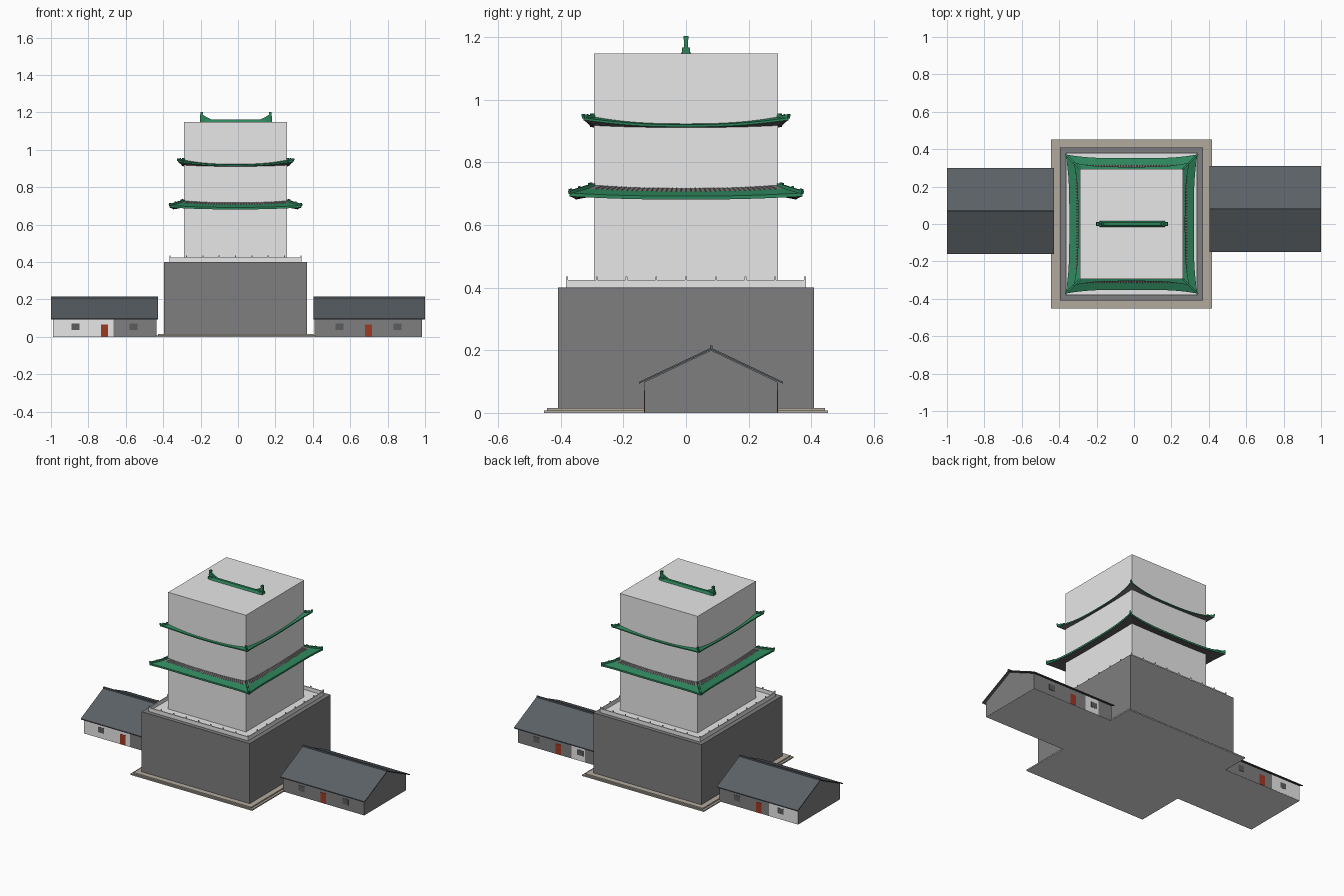
import bpy, bmesh, math
from mathutils import Vector, Matrix

if "Cube" in bpy.data.objects:
    bpy.data.objects.remove(bpy.data.objects["Cube"])


def mat(name, rgb):
    m = bpy.data.materials.new(name)
    lin = [((c / 255 + 0.055) / 1.055) ** 2.4 for c in rgb]
    m.diffuse_color = (*lin, 1)
    m.use_nodes = True
    m.node_tree.nodes["Principled BSDF"].inputs["Base Color"].default_value = m.diffuse_color
    return m


WHITE = mat("white_plaster", (231, 231, 231))
GREY = mat("grey_brick", (126, 126, 128))
STONE = mat("beige_stone", (178, 170, 158))
SLATE = mat("slate_tile", (91, 97, 102))
GREEN = mat("green_glaze", (46, 133, 92))
DARK = mat("dark_eave", (92, 92, 92))
TILE = mat("dull_tile", (118, 114, 114))
RED = mat("red_door", (160, 56, 36))
PANE = mat("window_grey", (90, 92, 94))

CX = -0.013  # tower centre


def finish(name, bm, mats):
    bmesh.ops.recalc_face_normals(bm, faces=bm.faces)
    me = bpy.data.meshes.new(name)
    bm.to_mesh(me)
    bm.free()
    for m in mats:
        me.materials.append(m)
    ob = bpy.data.objects.new(name, me)
    bpy.context.collection.objects.link(ob)
    return ob


def add_box(bm, x0, x1, y0, y1, z0, z1):
    M = Matrix.Translation(((x0 + x1) / 2, (y0 + y1) / 2, (z0 + z1) / 2))
    bmesh.ops.create_cube(bm, size=1, matrix=M @ Matrix.Diagonal((x1 - x0, y1 - y0, z1 - z0, 1)))


def boxes(name, m, *dims):
    bm = bmesh.new()
    for d in dims:
        add_box(bm, *d)
    return finish(name, bm, [m])


def block(hx, hy, z0, z1):
    return (CX - hx, CX + hx, -hy, hy, z0, z1)


def add_prism(bm, pts, axis, a, b):
    """Extrude a 2D outline along x (pts are y,z) or y (pts are x,z)."""
    def put(p, s):
        return (s, p[0], p[1]) if axis == "x" else (p[0], s, p[1])
    va = [bm.verts.new(put(p, a)) for p in pts]
    vb = [bm.verts.new(put(p, b)) for p in pts]
    bm.faces.new(va)
    bm.faces.new(vb[::-1])
    for i in range(len(pts)):
        j = (i + 1) % len(pts)
        bm.faces.new((va[i], va[j], vb[j], vb[i]))


# stepped plinth, pale underside, brick base, tower body
boxes("plinth", STONE, block(0.430, 0.453, 0.0015, 0.008), block(0.416, 0.443, 0.008, 0.016))
boxes("plinth_underside", WHITE, block(0.430, 0.453, 0, 0.0015))
boxes("brick_base", GREY, block(0.382, 0.409, 0.002, 0.40))
boxes("terrace_floor", WHITE, block(0.353, 0.383, 0.395, 0.402))
boxes("tower_body", WHITE, block(0.275, 0.294, 0.40, 1.148))

# parapet walls with small posts
px, py, w = 0.353, 0.383, 0.006
wall = []
for s in (-1, 1):
    x, y = CX + s * (px - w / 2), s * (py - w / 2)
    wall.append((x - w / 2, x + w / 2, -py, py, 0.40, 0.425))
    wall.append((CX - px, CX + px, y - w / 2, y + w / 2, 0.40, 0.425))
    for i in range(9):
        a = -1 + i / 4
        v, u = a * (py - w / 2), CX + a * (px - w / 2)
        wall.append((x - 0.003, x + 0.003, v - 0.003, v + 0.003, 0.40, 0.435))
        wall.append((u - 0.003, u + 0.003, y - 0.003, y + 0.003, 0.40, 0.435))
boxes("parapet", WHITE, *wall)


# curved skirt roof: four sloping strips with rising corners
def skirt(name, hx, hy, o_mid, o_tip, z_in, z_out, lift, thick, z_under, inner_mat):
    N = 24
    bm = bmesh.new()
    for k in range(4):
        R = Matrix.Translation((CX, 0, 0)) @ Matrix.Rotation(k * math.pi / 2, 4, "Z")
        a, b = (hx, hy) if k % 2 == 0 else (hy, hx)  # half length, distance to wall

        def section(t):
            o = o_mid + (o_tip - o_mid) * abs(t) ** 4
            up = lift * abs(t) ** 2.5
            prof = [(0, z_in + up), (0.35 * o, z_in * 0.6 + z_out * 0.4 + up),
                    (o, z_out + up), (o, z_out + up - thick), (0, z_under + up * 0.3)]
            return [R @ Vector((t * (a + d), b + d, z)) for d, z in prof]
        rows = [[bm.verts.new(p) for p in section(-1 + 2 * i / N)] for i in range(N + 1)]
        for r, q in zip(rows, rows[1:]):
            for j, mi in enumerate((1, 0, 0, 2)):
                bm.faces.new((r[j], q[j], q[j + 1], r[j + 1])).material_index = mi
        if inner_mat == GREEN:
            continue
        # low tile rolls near the wall
        M = 40
        for i in range(2, M - 1):
            s = section(-1 + 2 * i / M)
            e = (R.to_3x3() @ Vector((1, 0, 0))) * 0.002
            top = Vector((0, 0, 0.002))
            v = [bm.verts.new(p) for p in (s[0] - e, s[0] + top, s[0] + e,
                                           s[1] - e, s[1] + top, s[1] + e)]
            for f in ((0, 1, 4, 3), (1, 2, 5, 4), (3, 4, 5)):
                bm.faces.new([v[n] for n in f]).material_index = 1
    finish(name, bm, [GREEN, inner_mat, DARK])

    # hip ridges with small beast ornaments on the corners
    bm = bmesh.new()
    for sx in (-1, 1):
        for sy in (-1, 1):
            p = Vector((CX + sx * hx, sy * hy, z_in + lift + 0.001))
            q = Vector((CX + sx * (hx + o_tip), sy * (hy + o_tip), z_out + lift + 0.002))
            d = q - p
            rot = d.to_track_quat("X", "Z").to_matrix().to_4x4()
            bmesh.ops.create_cube(bm, size=1, matrix=Matrix.Translation((p + q) / 2) @ rot
                                  @ Matrix.Diagonal((d.length, 0.011, 0.010, 1)))
            for f, s in ((0.15, 0.011), (0.6, 0.006), (0.96, 0.010)):
                bmesh.ops.create_cube(bm, size=1, matrix=Matrix.Translation(p + d * f + Vector((0, 0, 0.006)))
                                      @ rot @ Matrix.Diagonal((s, s * 0.8, 0.008, 1)))
    finish(name + "_hip_ridges", bm, [GREEN])


skirt("lower_roof", 0.275, 0.294, 0.058, 0.078, 0.717, 0.692, 0.010, 0.011, 0.692, TILE)
skirt("upper_roof", 0.275, 0.294, 0.012, 0.034, 0.923, 0.920, 0.022, 0.007, 0.911, GREEN)

# main ridge with flared foot and upswept end ornaments
bm = bmesh.new()
add_prism(bm, [(-0.016, 1.147), (0.016, 1.147), (0.008, 1.163), (-0.008, 1.163)], "x", -0.185, 0.165)
for s in (-1, 1):
    c = CX + 0.002
    fin = [(0.130, 1.147), (0.190, 1.147), (0.192, 1.175), (0.190, 1.198),
           (0.180, 1.203), (0.178, 1.188), (0.160, 1.176), (0.130, 1.162)]
    add_prism(bm, [(c + s * x, z) for x, z in fin], "y", -0.006, 0.006)
    add_box(bm, c + s * 0.183 - 0.007, c + s * 0.183 + 0.007, -0.008, 0.008, 1.192, 1.203)
    add_box(bm, c + s * 0.177 - 0.015, c + s * 0.177 + 0.015, -0.012, 0.012, 1.147, 1.166)
finish("main_ridge", bm, [GREEN])


# side houses: gabled body, roof, doors, windows, pale wall panels
def house(name, x0, x1, rx0, rx1, yc, panels):
    hy, ey, ez, rz = 0.212, 0.230, 0.097, 0.206
    bm = bmesh.new()
    add_prism(bm, [(yc - hy, 0.001), (yc + hy, 0.001), (yc + hy, 0.099), (yc, 0.200), (yc - hy, 0.099)],
              "x", x0, x1)
    finish(name + "_walls", bm, [GREY])
    boxes(name + "_underside", WHITE, (x0, x1, yc - hy, yc + hy, 0, 0.001))
    bm = bmesh.new()
    add_prism(bm, [(yc - ey, ez - 0.004), (yc, rz - 0.004), (yc + ey, ez - 0.004),
                   (yc + ey, ez + 0.002), (yc, rz + 0.002), (yc - ey, ez + 0.002)], "x", rx0, rx1)
    add_box(bm, rx0, rx1, yc - 0.004, yc + 0.004, rz - 0.002, 0.215)
    finish(name + "_roof", bm, [SLATE])
    xm = (x0 + x1) / 2

    def plate(s, a, b, z0, z1, t):
        y = yc + s * hy
        return (a, b, min(y, y + s * t), max(y, y + s * t), z0, z1)
    boxes(name + "_doors", RED, *[plate(s, xm - 0.019, xm + 0.019, 0.001, 0.067, 0.002) for s in (-1, 1)])
    boxes(name + "_windows", PANE, *[plate(s, xm + d - 0.021, xm + d + 0.021, 0.036, 0.071, 0.002)
                                     for s in (-1, 1) for d in (-0.155, 0.155)])
    boxes(name + "_pale_panels", WHITE, *[plate(s, a, b, 0.001, 0.097, 0.001) for s, a, b in panels])


house("left_house", -0.990, -0.436, -1.0, -0.428, 0.07, [(-1, -0.990, -0.665), (1, -0.990, -0.785)])
house("right_house", 0.41, 0.985, 0.404, 1.0, 0.08, [(1, 0.51, 0.605)])
